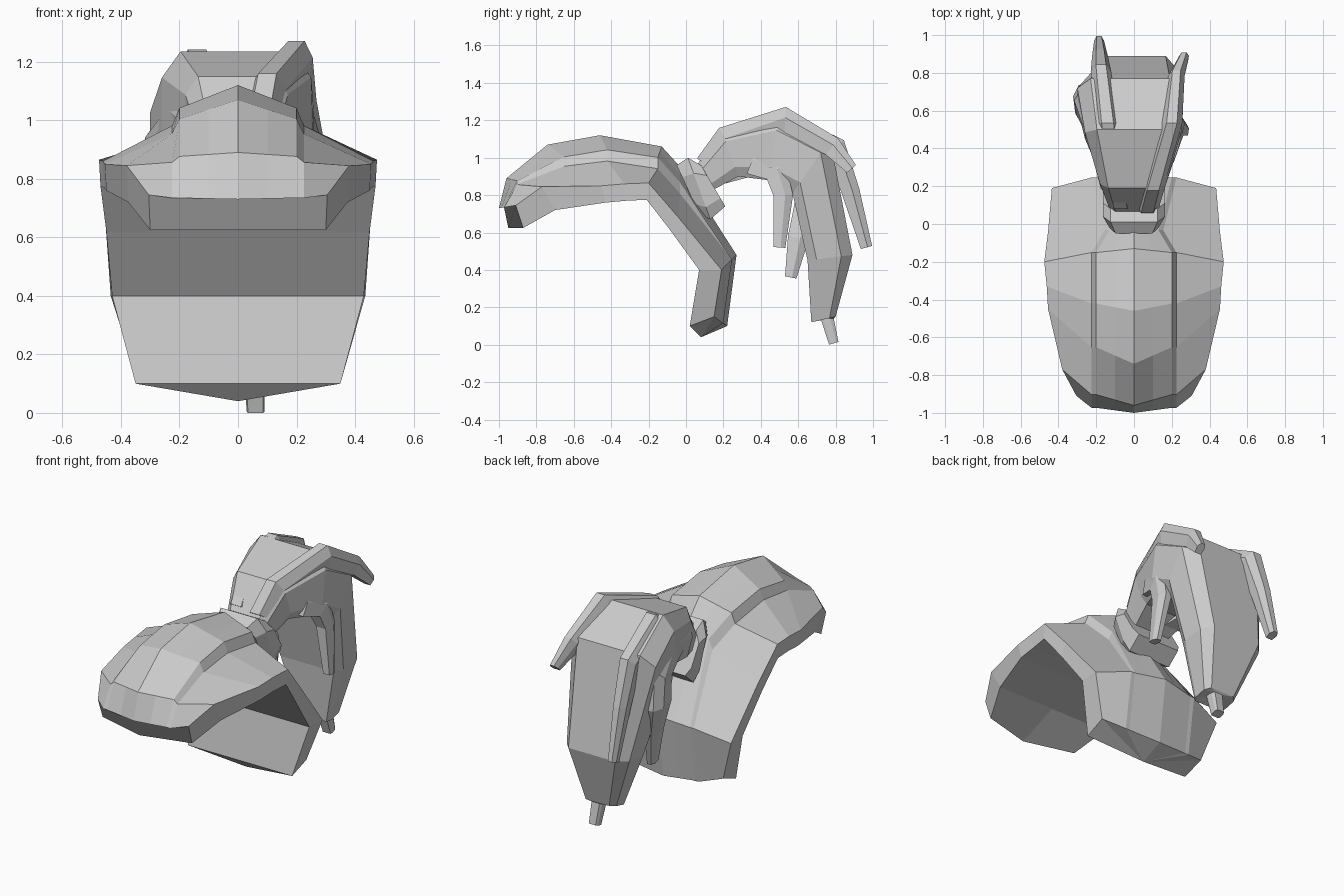
import bpy, bmesh
from mathutils import Vector

if "Cube" in bpy.data.objects:
    bpy.data.objects.remove(bpy.data.objects["Cube"])


def make_loft(name, rings, tip=None):
    """Skin closed rings of equal length; the last end may close to a point."""
    bm = bmesh.new()
    rows = [[bm.verts.new(p) for p in r] for r in rings]
    n = len(rows[0])
    for a, b in zip(rows, rows[1:]):
        for i in range(n):
            j = (i + 1) % n
            bm.faces.new((a[i], a[j], b[j], b[i]))
    bm.faces.new(rows[0])
    end = bm.faces.new(rows[-1])
    if tip:
        bmesh.ops.poke(bm, faces=[end])["verts"][0].co = tip
    bmesh.ops.recalc_face_normals(bm, faces=bm.faces)
    me = bpy.data.meshes.new(name)
    bm.to_mesh(me)
    bm.free()
    ob = bpy.data.objects.new(name, me)
    bpy.context.collection.objects.link(ob)


def cap_ring(cy, cz, drop, ex, ey, ez, iy, iz):
    """Mirrored cap section, domed outside and flat across the inside."""
    centre, edge = Vector((0, cy, cz)), Vector((ex, ey, ez))
    inner = Vector((ex - .005, iy, iz))
    ridge = centre.lerp(edge, .3)
    ridge.x = .13 if cy == -.03 else .2
    mid = centre.lerp(ridge, .5)
    foot = ridge + Vector((.025, 0, -drop))
    under = Vector((0, -.95 if cy == -1 else iy, iz))
    half = [centre, mid, ridge, foot, edge, inner, under]
    return half + [Vector((-p.x, p.y, p.z)) for p in half[-2:0:-1]]


def slab_ring(oy, oz, iy, iz, x0, x1):
    """Bevelled section spanning x0..x1 between an outer and an inner line."""
    c, h = (x0 + x1) / 2, (x1 - x0) / 2
    profile = [(.75, 0), (1, .25), (1, .8), (.85, 1)]
    profile += [(-u, t) for u, t in reversed(profile)]
    return [(c + h * u, oy + (iy - oy) * t, oz + (iz - oz) * t)
            for u, t in profile]


def make_lock(name, path, width, depth, tip=.026):
    """Six-sided lock of hair following a path and tapering to its end."""
    pts = [Vector(p) for p in path]
    last, rings = len(pts) - 1, []
    for i, p in enumerate(pts):
        d = pts[min(i + 1, last)] - pts[max(i - 1, 0)]
        normal = Vector((0, -d.z, d.y)).normalized()
        f = (i / last) ** 2
        w, h = width + (tip - width) * f, depth + (tip * 1.2 - depth) * f
        rings.append([p + Vector((w * u, 0, 0)) + normal * h * v
                      for u, v in ((.5, 1), (1, .2), (.8, -1),
                                   (-.8, -1), (-1, .2), (-.5, 1))])
    make_loft(name, rings)


# Hair cap, a thick shell from the front fringe over the crown to the nape
make_loft("hair_cap", [cap_ring(*s) for s in (
    (-1, .73, 0, .305, -.91, .745, -.87, .625),
    (-.96, .89, .02, .38, -.77, .845, -.7, .72),
    (-.74, 1.07, .05, .455, -.45, .85, -.43, .76),
    (-.46, 1.12, .06, .462, -.33, .86, -.32, .77),
    (-.13, 1.06, .06, .475, -.2, .865, -.21, .775),
    (-.03, .95, .06, .455, -.04, .68, -.09, .62),
    (.27, .48, 0, .435, .19, .4, .07, .4),
    (.22, .1, 0, .355, .15, .15, .02, .1))], tip=(0, .08, .04))

# Hair tie, a tilted band behind the crown
make_loft("hair_tie", [slab_ring(*s) for s in (
    (-.05, .96, .07, .7, -.13, .13),
    (.01, 1, .13, .67, -.165, .165),
    (.08, .96, .21, .74, -.165, .165))])

# Main ponytail, arching back and tapering to a small tip
make_loft("ponytail", [slab_ring(*s) for s in (
    (.065, .97, .13, .82, -.13, .13),
    (.19, 1.15, .28, .9, -.18, .17),
    (.5, 1.235, .44, .88, -.26, .25),
    (.77, 1.1, .57, .81, -.3, .26),
    (.89, .48, .65, .45, -.2, .22),
    (.8, .15, .67, .12, -.07, .14),
    (.79, .14, .72, .14, .02, .09),
    (.815, .015, .765, 0, .03, .09))])

# Loose locks lying on the tail and hanging from its sides
make_lock("upper_right_lock", [(.07, .13, .95), (.1, .22, 1.09),
          (.2, .53, 1.2), (.225, .78, 1.06), (.265, .885, .94)], .065, .085)
make_lock("upper_left_lock", [(-.07, .14, .95), (-.1, .26, 1.09),
          (-.14, .53, 1.17), (-.175, .8, 1.05), (-.18, .88, .82),
          (-.185, .965, .52)], .07, .08)
make_lock("left_side_lock", [(-.1, .19, .96), (-.17, .44, 1.02),
          (-.25, .64, .93), (-.265, .66, .77), (-.2, .6, .57),
          (-.165, .56, .36)], .075, .1)
make_lock("right_side_lock", [(.17, .35, .98), (.21, .48, .93),
          (.23, .52, .8), (.265, .5, .52)], .05, .07)
